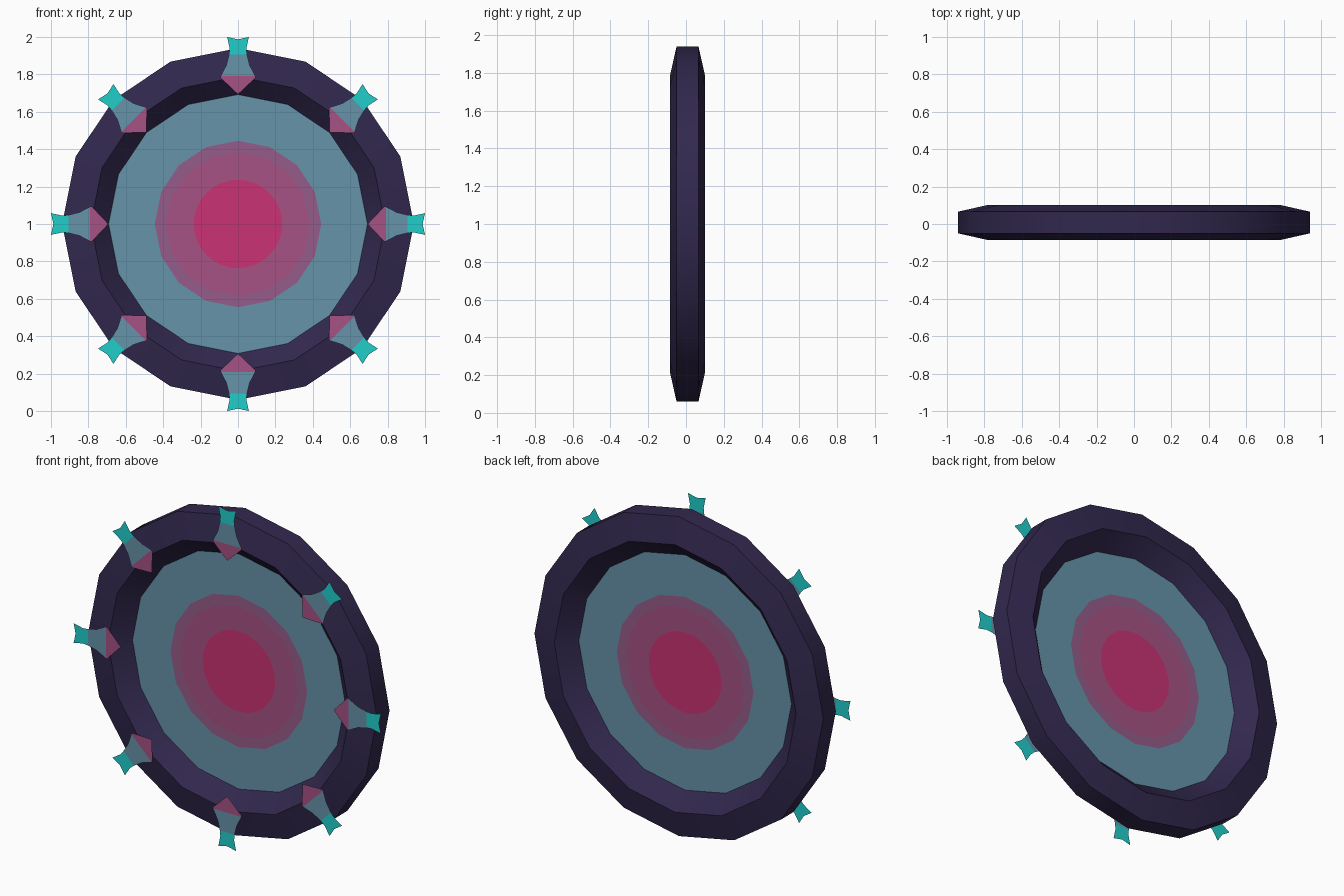
import bpy, bmesh, math
from mathutils import Matrix, Vector

if "Cube" in bpy.data.objects:
    bpy.data.objects.remove(bpy.data.objects["Cube"])

CZ = 1.0      # height of the ring centre
RY = 0.008    # mid plane of ring and disc
PY = -0.10    # plane of the front clamps


def mat(name, rgb):
    m = bpy.data.materials.new(name)
    lin = [((c / 255 + 0.055) / 1.055) ** 2.4 if c > 10 else c / 3294 for c in rgb]
    m.diffuse_color = (*lin, 1)
    m.use_nodes = True
    m.node_tree.nodes["Principled BSDF"].inputs["Base Color"].default_value = m.diffuse_color
    return m


purple = mat("dark purple", (50, 40, 78))
blue = mat("dusty blue", (102, 147, 170))
mauve = mat("mauve", (150, 92, 138))
pink = mat("dull pink", (166, 82, 133))
magenta = mat("magenta", (200, 50, 115))
cyan = mat("cyan", (33, 207, 203))


def make(name, bm, mats):
    me = bpy.data.meshes.new(name)
    bm.to_mesh(me)
    bm.free()
    ob = bpy.data.objects.new(name, me)
    bpy.context.collection.objects.link(ob)
    for m in mats:
        me.materials.append(m)
    return ob


def polar(r, a, y):
    return Vector((r * math.cos(a), y, CZ + r * math.sin(a)))


# Ring: flattened pentagon section swept round 16 steps
bm = bmesh.new()
section = [(0.94, 0.058), (0.787, 0.0925), (0.692, 0), (0.787, -0.0925), (0.94, -0.058)]
N = 16
loops = [[bm.verts.new(polar(r, 2 * math.pi * i / N, RY + y)) for r, y in section]
         for i in range(N)]
for i in range(N):
    a, b = loops[i], loops[(i + 1) % N]
    for j in range(5):
        k = (j + 1) % 5
        bm.faces.new((a[j], a[k], b[k], b[j]))
bmesh.ops.recalc_face_normals(bm, faces=bm.faces)
ring = make("outer_ring", bm, [purple])
bpy.context.view_layer.objects.active = ring
ring.select_set(True)
bpy.ops.object.shade_smooth_by_angle(angle=math.radians(30))

# Portal disc: one flat sheet with concentric colour bands
bm = bmesh.new()
M = 32
prev = None
for band, (r, faceted) in enumerate([(0.692, True), (0.445, True), (0.383, True), (0.236, False)]):
    cur = []
    for i in range(M):
        s = math.cos(math.pi / 16) if faceted and i % 2 else 1
        cur.append(bm.verts.new(polar(r * s, 2 * math.pi * i / M, RY)))
    if prev:
        for i in range(M):
            k = (i + 1) % M
            f = bm.faces.new((prev[i], prev[k], cur[k], cur[i]))
            f.material_index = band - 1
    prev = cur
bm.faces.new(prev).material_index = 3
make("portal_disc", bm, [blue, mauve, pink, magenta])

# Clamps: flat plates of cyan cap, blue body and pink tip, eight times round
plates = [
    [(-0.048, 0.907), (0.048, 0.907), (0.045, 0.94), (0.058, 1.0), (0.0, 0.987),
     (-0.058, 1.0), (-0.045, 0.94)],
    [(-0.093, 0.79), (0.093, 0.79), (0.062, 0.85), (0.048, 0.907),
     (-0.048, 0.907), (-0.062, 0.85)],
    [(0.0, 0.693), (0.094, 0.782), (0.093, 0.79), (-0.093, 0.79), (-0.094, 0.782)],
]
for n in range(8):
    bm = bmesh.new()
    turn = Matrix.Rotation(n * math.pi / 4, 3, 'Y')
    for idx, pts in enumerate(plates):
        vs = [bm.verts.new(turn @ Vector((x, PY, z)) + Vector((0, 0, CZ))) for x, z in pts]
        bm.faces.new(vs).material_index = idx
    bmesh.ops.remove_doubles(bm, verts=bm.verts, dist=0.0005)
    make(f"clamp_{n + 1}", bm, [cyan, blue, pink])
